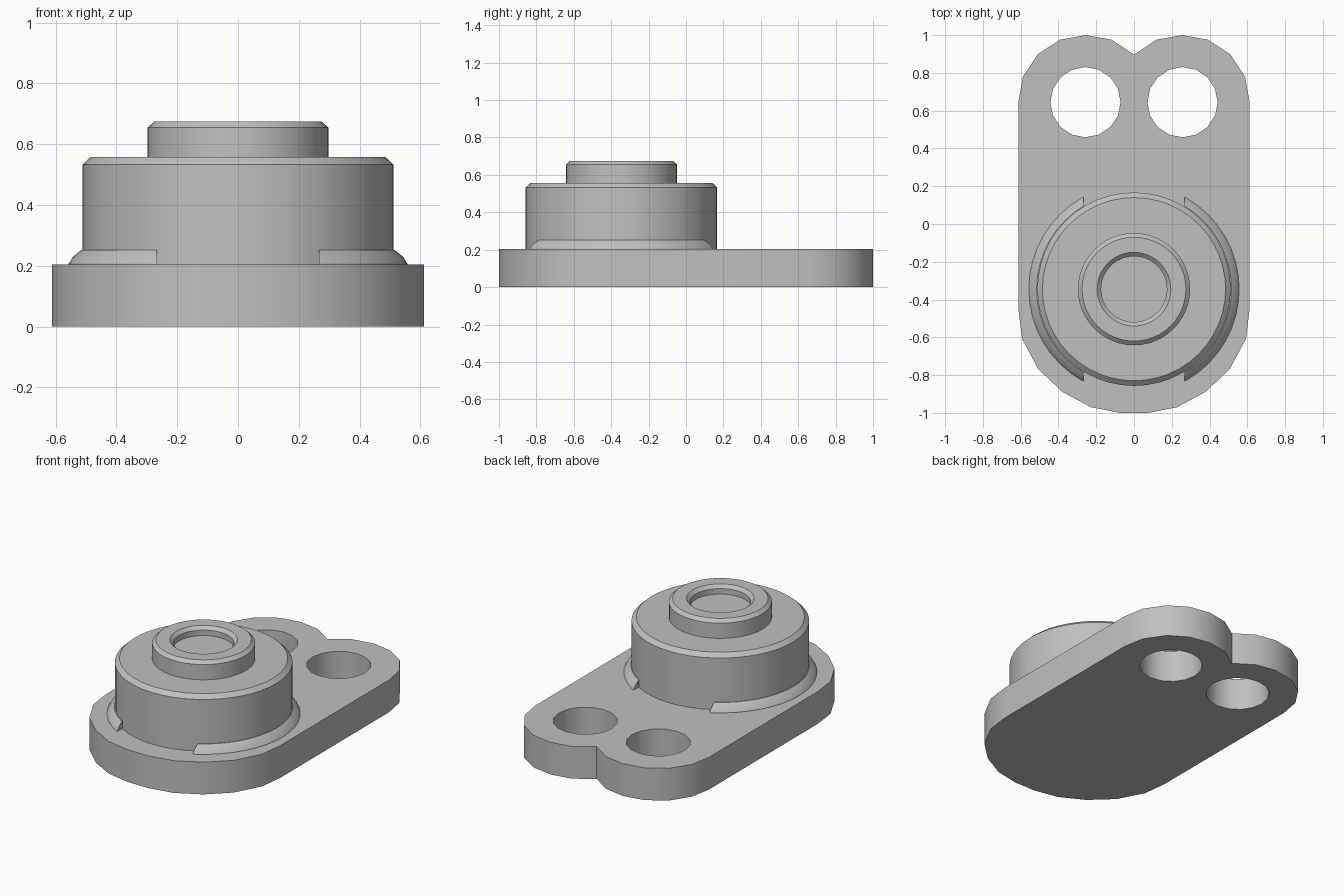
import bpy, bmesh
from math import cos, sin, tau, radians

cube = bpy.data.objects.get("Cube")
if cube:
    bpy.data.objects.remove(cube, do_unlink=True)

AXIS_Y = -0.345   # centre line of the round body
PLATE_TOP = 0.205

grey = bpy.data.materials.new("plain grey")
grey.use_nodes = True
grey.diffuse_color = (0.53, 0.53, 0.53, 1)
grey.node_tree.nodes["Principled BSDF"].inputs["Base Color"].default_value = grey.diffuse_color


def finish(name, bm, angle=30):
    """Turn a bmesh into a shaded object."""
    bmesh.ops.remove_doubles(bm, verts=bm.verts, dist=0.0005)
    bmesh.ops.recalc_face_normals(bm, faces=bm.faces)
    mesh = bpy.data.meshes.new(name)
    bm.to_mesh(mesh)
    bm.free()
    mesh.materials.append(grey)
    ob = bpy.data.objects.new(name, mesh)
    bpy.context.collection.objects.link(ob)
    bpy.ops.object.select_all(action="DESELECT")
    ob.select_set(True)
    bpy.context.view_layer.objects.active = ob
    bpy.ops.object.shade_smooth_by_angle(angle=radians(angle))
    return ob


def lathe(profile, steps, closed=False):
    """Spin (radius, z) points about the body axis."""
    bm = bmesh.new()
    rings = []
    for r, z in profile:
        rings.append([bm.verts.new((r * cos(tau * i / steps),
                                    AXIS_Y + r * sin(tau * i / steps), z))
                      for i in range(steps)])
    pairs = list(zip(rings, rings[1:]))
    if closed:
        pairs.append((rings[-1], rings[0]))
    else:
        bm.faces.new(rings[0])
        bm.faces.new(rings[-1])
    for a, b in pairs:
        for i in range(steps):
            j = (i + 1) % steps
            bm.faces.new((a[i], a[j], b[j], b[i]))
    return bm


def add_outline(curve, points):
    spline = curve.splines.new("POLY")
    spline.points.add(len(points) - 1)
    for p, (x, y) in zip(spline.points, points):
        p.co = (x, y, 0, 1)
    spline.use_cyclic_u = True


# Base plate: rounded front, two lobes at the back, two round holes
half = [(0.074, -1), (0.228, -0.97), (0.38, -0.888), (0.508, -0.767),
        (0.593, -0.606), (0.612, -0.45), (0.612, 0.645), (0.588, 0.78),
        (0.508, 0.9), (0.39, 0.976), (0.255, 1), (0.12, 0.976)]
outline = half + [(0, 0.897)] + [(-x, y) for x, y in reversed(half)]
curve = bpy.data.curves.new("plate_outline", "CURVE")
curve.dimensions = "2D"
curve.fill_mode = "BOTH"
curve.extrude = PLATE_TOP / 2
add_outline(curve, outline)
for side in (-1, 1):
    add_outline(curve, [(side * 0.257 + 0.186 * cos(tau * i / 16),
                         0.645 + 0.186 * sin(tau * i / 16)) for i in range(16)])
helper = bpy.data.objects.new("plate_outline", curve)
bpy.context.collection.objects.link(helper)
bpy.context.view_layer.update()
plate_mesh = bpy.data.meshes.new_from_object(
    helper.evaluated_get(bpy.context.evaluated_depsgraph_get()))
bm = bmesh.new()
bm.from_mesh(plate_mesh)
bmesh.ops.translate(bm, verts=bm.verts, vec=(0, 0, PLATE_TOP / 2))
bpy.data.objects.remove(helper, do_unlink=True)
bpy.data.meshes.remove(plate_mesh)
finish("base_plate", bm)

# Round body with a chamfered boss and a shallow recess
finish("round_body", lathe([
    (0.512, PLATE_TOP - 0.01), (0.512, 0.533), (0.485, 0.558),
    (0.297, 0.558), (0.297, 0.655), (0.275, 0.675),
    (0.195, 0.675), (0.174, 0.655), (0.174, 0.62)], 48))

# Curved retaining lips on each side, cut off square at the ends
for side, name in ((1, "left_lip"), (-1, "right_lip")):
    bm = lathe([(0.5, PLATE_TOP - 0.01), (0.557, PLATE_TOP - 0.01),
                (0.557, 0.207), (0.544, 0.229), (0.516, 0.252), (0.5, 0.252)],
               48, closed=True)
    cut = bmesh.ops.bisect_plane(
        bm, geom=bm.verts[:] + bm.edges[:] + bm.faces[:],
        plane_co=(side * 0.267, 0, 0), plane_no=(side, 0, 0), clear_inner=True)
    edges = [e for e in cut["geom_cut"] if isinstance(e, bmesh.types.BMEdge)]
    bmesh.ops.holes_fill(bm, edges=edges, sides=0)
    finish(name, bm, 25)
